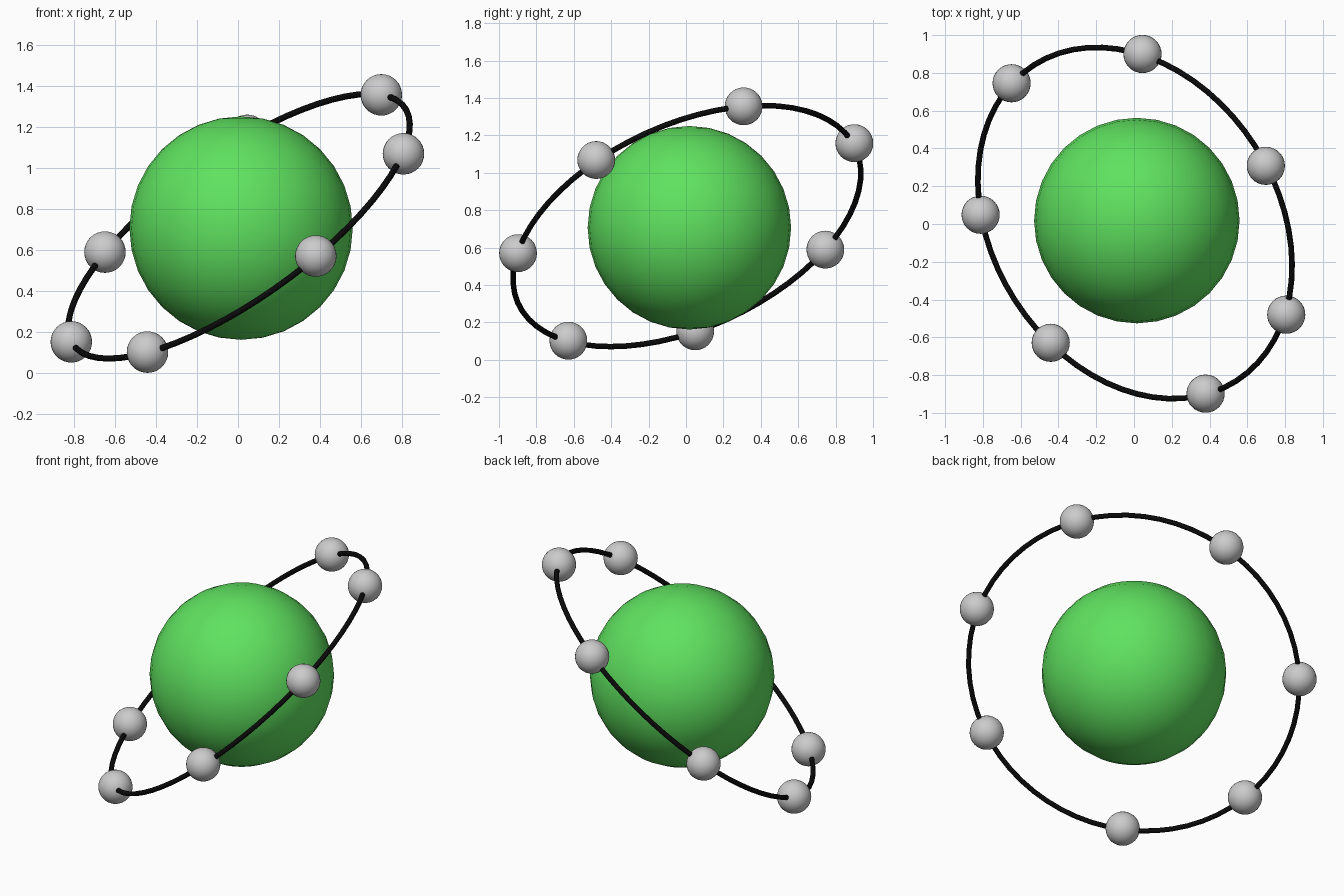
import bpy
from mathutils import Vector

if "Cube" in bpy.data.objects:
    bpy.data.objects.remove(bpy.data.objects["Cube"])


def material(name, rgb):
    m = bpy.data.materials.new(name)
    m.diffuse_color = (*rgb, 1)
    m.use_nodes = True
    m.node_tree.nodes["Principled BSDF"].inputs["Base Color"].default_value = m.diffuse_color
    return m


green = material("green", (0.115, 0.76, 0.115))
grey = material("light grey", (0.6, 0.6, 0.6))
black = material("black", (0.003, 0.003, 0.003))


def finish(name, mat):
    ob = bpy.context.object
    ob.name = name
    ob.data.materials.append(mat)
    bpy.ops.object.shade_smooth()
    return ob


def ball(name, centre, radius, mat):
    bpy.ops.mesh.primitive_uv_sphere_add(segments=32, ring_count=16,
                                         radius=radius, location=centre)
    return finish(name, mat)


# Large central ball
ball("central_ball", (0.015, 0.018, 0.706), 0.544, green)

# Tilted thin ring around it
normal = Vector((-0.718, -0.461, 1))
bpy.ops.mesh.primitive_torus_add(major_segments=64, minor_segments=12,
                                 major_radius=0.993, minor_radius=0.015,
                                 location=(0.005, 0.005, 0.715),
                                 rotation=normal.to_track_quat('Z', 'Y').to_euler())
finish("orbit_ring", black)

# Small balls threaded unevenly on the ring
small = [(0.698, 0.308, 1.355), (0.806, -0.480, 1.068), (0.379, -0.898, 0.570),
         (-0.441, -0.629, 0.102), (-0.812, 0.049, 0.152),
         (-0.648, 0.745, 0.589), (0.045, 0.900, 1.158)]
for i, c in enumerate(small):
    ball(f"small_ball_{i + 1}", c, 0.101, grey)
